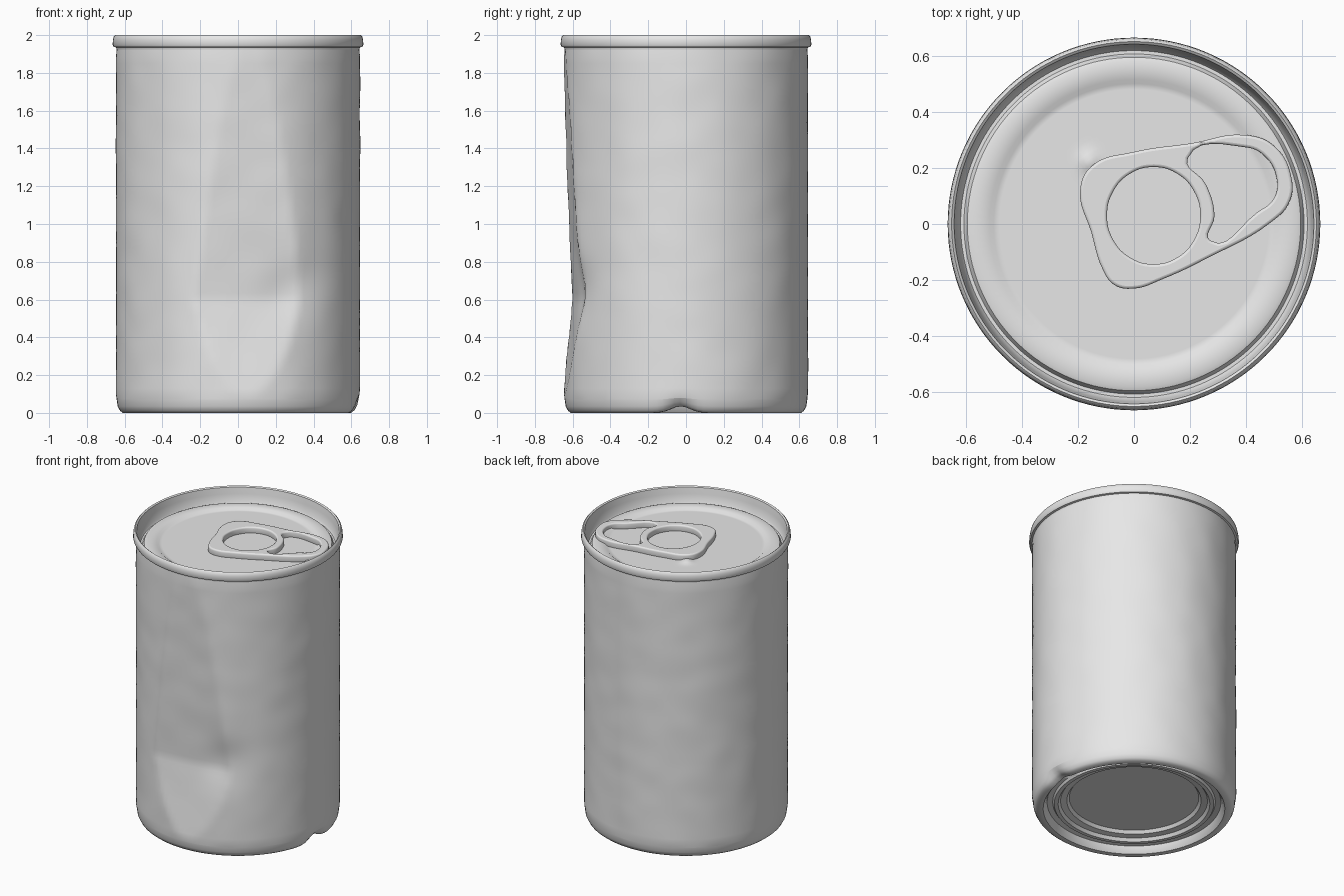
import bpy, bmesh, math
from mathutils import Vector, noise

if "Cube" in bpy.data.objects:
    bpy.data.objects.remove(bpy.data.objects["Cube"])

steel = bpy.data.materials.new("plain_steel")
steel.diffuse_color = (0.8, 0.8, 0.8, 1)
steel.use_nodes = True
steel.node_tree.nodes["Principled BSDF"].inputs["Base Color"].default_value = steel.diffuse_color
SEG = 128


def lathe(name, profile, shape=None, angle=40):
    """Spin (radius, z) points around z; a radius of 0 closes with a cap."""
    bm = bmesh.new()
    rings = []
    for r, z in profile:
        if r == 0:
            rings.append([bm.verts.new((0, 0, z))] * SEG)
        else:
            rings.append([bm.verts.new((r * math.cos(2 * math.pi * i / SEG),
                                        r * math.sin(2 * math.pi * i / SEG), z)) for i in range(SEG)])
    for a, b in zip(rings, rings[1:]):
        for i in range(SEG):
            j = (i + 1) % SEG
            quad = list(dict.fromkeys((a[i], a[j], b[j], b[i])))
            bm.faces.new(quad)
    if shape:
        for v in bm.verts:
            v.co = shape(v.co.copy())
    bmesh.ops.recalc_face_normals(bm, faces=bm.faces)
    me = bpy.data.meshes.new(name)
    bm.to_mesh(me)
    bm.free()
    me.materials.append(steel)
    ob = bpy.data.objects.new(name, me)
    bpy.context.collection.objects.link(ob)
    smooth(ob, angle)
    return ob


def smooth(ob, angle):
    bpy.ops.object.select_all(action='DESELECT')
    ob.select_set(True)
    bpy.context.view_layer.objects.active = ob
    bpy.ops.object.shade_smooth_by_angle(angle=math.radians(angle))


def mix(z, pts):
    """Piecewise linear lookup."""
    for (z0, d0), (z1, d1) in zip(pts, pts[1:]):
        if z0 <= z <= z1:
            return d0 + (d1 - d0) * (z - z0) / (z1 - z0)
    return 1.0


def batter(co):
    """Crushed front, a deeper dent to the front right, a nick in the base edge."""
    az = math.radians(-85)
    n = Vector((math.cos(az), math.sin(az), 0))
    limit = mix(co.z, [(0.1, 0.645), (0.35, 0.61), (0.6, 0.58), (0.75, 0.588),
                       (1.2, 0.612), (1.9, 0.645)])
    over = co.dot(n) - limit
    if over > 0:
        co -= n * over
    a = math.atan2(co.y, co.x)
    out = Vector((math.cos(a), math.sin(a), 0))
    dent = 0.025 * math.exp(-((a + 1.1) / 0.25) ** 2 - ((co.z - 0.65) / 0.16) ** 2)
    nick = math.exp(-((a + 0.05) / 0.12) ** 2 - (co.z / 0.06) ** 2)
    if math.hypot(co.x, co.y) > 0.55:
        co -= out * (dent + 0.02 * nick)
        co.z += 0.035 * nick
        if 0.1 < co.z < 1.88:
            co += out * 0.003 * noise.noise(co * 6)
    return co


def dimple(co):
    """Small pressed bump beside the tab."""
    d = (co.x + 0.16) ** 2 + (co.y - 0.22) ** 2
    co.z += 0.018 * math.exp(-d / 0.0012)
    return co


# Side wall
wall = [(0.642, 0.07)] + [(0.646, 0.1 + 1.78 * i / 60) for i in range(61)] + [(0.643, 1.925)]
lathe("can_wall", wall, batter)

# Rolled rim and countersunk lid
lid = [(0.643, 1.925), (0.645, 1.935), (0.658, 1.938), (0.664, 1.95), (0.662, 1.975),
       (0.658, 1.993), (0.65, 2.0), (0.641, 1.993), (0.634, 1.95), (0.626, 1.895),
       (0.618, 1.883), (0.606, 1.883), (0.594, 1.905), (0.58, 1.91), (0.515, 1.91),
       (0.5, 1.898)]
lid += [(0.5 - 0.02 * i, 1.898) for i in range(1, 25)] + [(0, 1.898)]
lathe("lid_and_rim", lid, dimple)

# Recessed base with stepped rings
base = [(0.642, 0.07), (0.637, 0.035), (0.625, 0.012), (0.61, 0.0), (0.575, 0.0),
        (0.56, 0.02), (0.55, 0.045), (0.515, 0.05), (0.505, 0.035), (0.48, 0.035),
        (0.465, 0.055), (0.425, 0.06), (0.41, 0.08), (0, 0.08)]
lathe("can_base", base, batter)

# Pull tab: outline with a round hole and a finger opening
outline = [(-0.19, 0.12), (-0.15, 0.205), (0, 0.255), (0.2, 0.285), (0.4, 0.315), (0.5, 0.275),
           (0.56, 0.16), (0.55, 0.075), (0.49, 0.01), (0.26, -0.12), (0.1, -0.195),
           (0, -0.228), (-0.07, -0.215), (-0.11, -0.16), (-0.15, -0.03)]
opening = [(0.19, 0.235), (0.4, 0.275), (0.465, 0.245), (0.51, 0.165), (0.5, 0.09),
           (0.44, 0.04), (0.27, -0.06), (0.285, 0.03), (0.255, 0.14)]
hole = [(0.07 + 0.168 * math.cos(i * math.pi / 6), 0.03 + 0.175 * math.sin(i * math.pi / 6))
        for i in range(12)]
cu = bpy.data.curves.new("pull_tab", 'CURVE')
cu.dimensions = '2D'
cu.fill_mode = 'BOTH'
cu.extrude = 0.014
cu.bevel_depth = 0.01
cu.bevel_resolution = 2
cu.offset = -0.008
cu.resolution_u = 6
for pts in (outline, opening, hole):
    sp = cu.splines.new('BEZIER')
    sp.bezier_points.add(len(pts) - 1)
    sp.use_cyclic_u = True
    for bp, (x, y) in zip(sp.bezier_points, pts):
        bp.co = (x, y, 0)
        bp.handle_left_type = bp.handle_right_type = 'AUTO'
tab = bpy.data.objects.new("pull_tab", cu)
bpy.context.collection.objects.link(tab)
tab.location.z = 1.915
cu.materials.append(steel)
bpy.ops.object.select_all(action='DESELECT')
tab.select_set(True)
bpy.context.view_layer.objects.active = tab
bpy.ops.object.convert(target='MESH')
smooth(bpy.context.view_layer.objects.active, 50)
